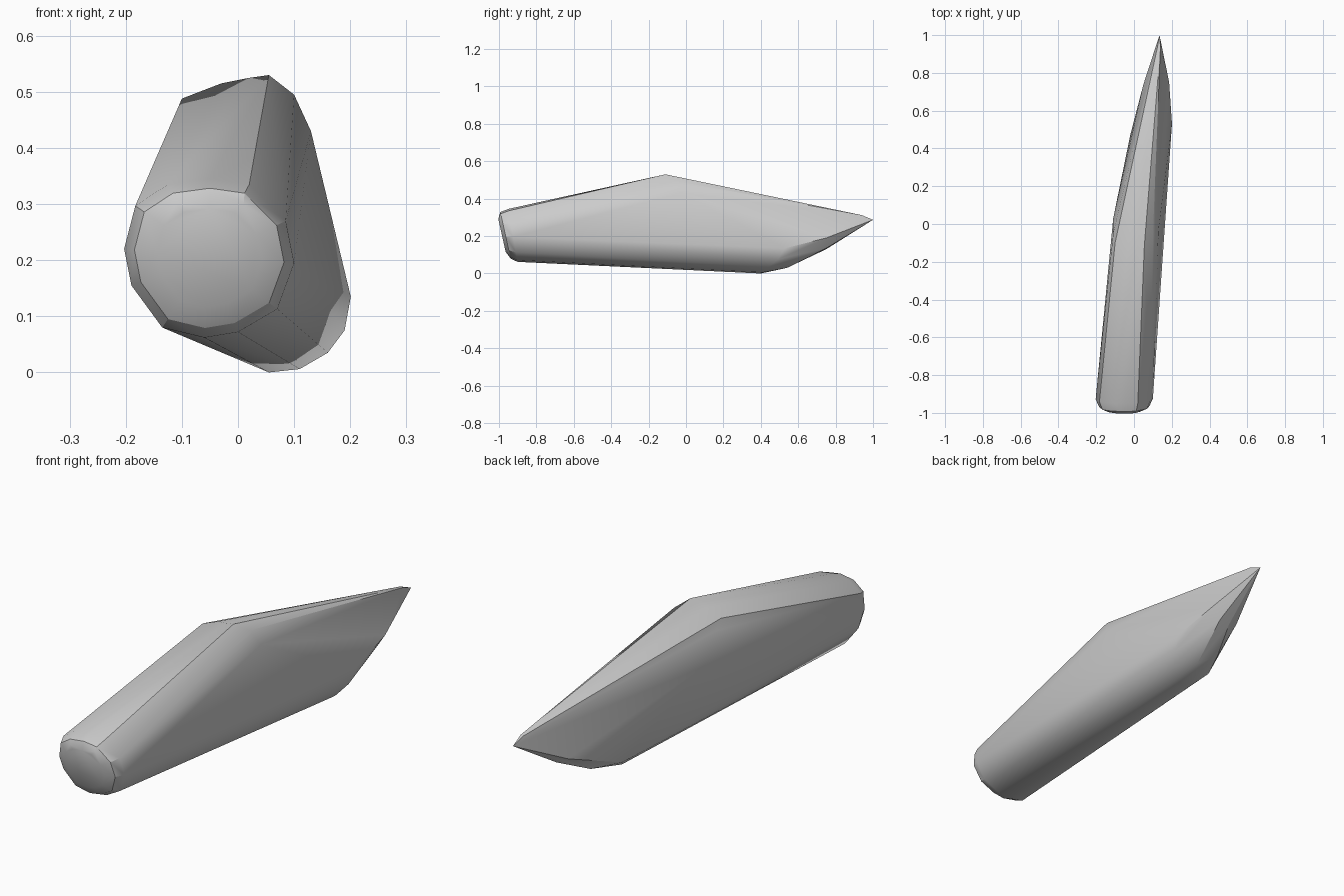
import bpy, bmesh

# Outline rings of the stone blade; the body is their tight convex skin
butt_rim = [(-.135, .08), (-.19, .155), (-.203, .22), (-.183, .297), (-.125, .335), (-.05, .345),
            (.02, .335), (.085, .27), (.10, .195), (.07, .113), (0, .072), (-.06, .062)]
points = [(x, -.90 - .05 * (z - .06) / .285, z) for x, z in butt_rim]

# Rounded, tilted butt face: the rim shrunk twice and pushed forward
for scale, push in ((.88, .033), (.62, .052)):
    for x, z in butt_rim:
        sx, sz = -.05 + (x + .05) * scale, .205 + (z - .205) * scale
        points.append((sx, -.90 - .2 * (sz - .06) / .9 - push, sz))
points += [(-.11, -1, .30), (.01, -1, .30)]

# Hump across the upper back
points += [(-.10, -.10, .488), (-.11, -.05, .455), (-.11, .03, .33), (-.03, -.10, .515),
           (.02, -.11, .525), (.055, -.11, .53), (.10, -.06, .495), (.13, -.03, .43)]

# Curved keel rising to the tip
points += [(-.02, .47, .055), (.015, .42, .018), (.055, .40, 0), (.11, .41, .006),
           (.16, .44, .035), (.19, .49, .075), (.201, .53, .135), (.10, .54, .03),
           (.04, .60, .06), (.05, .74, .155), (.10, .75, .13), (.15, .75, .135), (.186, .75, .19)]

# Pointed tip
points += [(.125, .94, .312), (.14, .94, .312), (.135, 1, .287)]

bm = bmesh.new()
for p in points:
    bm.verts.new(p)
hull = bmesh.ops.convex_hull(bm, input=bm.verts[:])
bmesh.ops.delete(bm, geom=[v for v in bm.verts if not v.link_faces], context='VERTS')
bmesh.ops.recalc_face_normals(bm, faces=bm.faces[:])
mesh = bpy.data.meshes.new("stone_blade")
bm.to_mesh(mesh)
bm.free()
blade = bpy.data.objects.new("stone_blade", mesh)
bpy.context.collection.objects.link(blade)
bpy.context.view_layer.objects.active = blade
blade.select_set(True)
bpy.ops.object.shade_smooth_by_angle(angle=.45)
